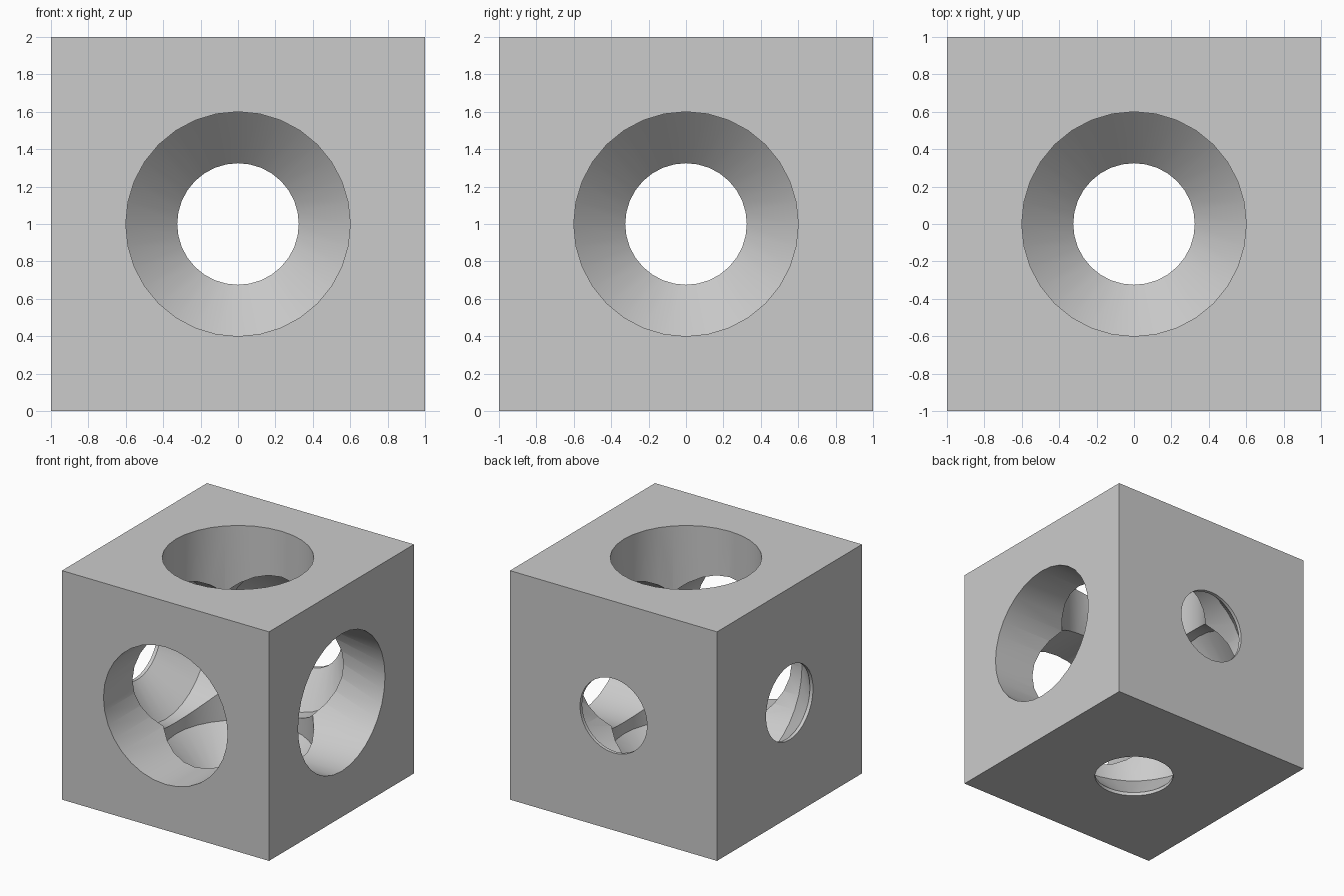
import bpy, bmesh, math
from mathutils import Matrix

old = bpy.data.objects.get("Cube")
if old:
    bpy.data.objects.remove(old, do_unlink=True)

# Plain grey for the whole block
grey = bpy.data.materials.new("light_grey")
grey.use_nodes = True
colour = (0.6, 0.6, 0.6, 1)
grey.diffuse_color = colour
grey.node_tree.nodes["Principled BSDF"].inputs["Base Color"].default_value = colour

SIDES = 32
BORE, OUTLET = 0.6, 0.325
# Stepped bore: wide shaft, countersink floor, narrow outlet (radius, height)
PROFILE = [(BORE, 1.1), (BORE, -0.7), (OUTLET, -0.97), (OUTLET, -1.1)]


def make_object(name, bm):
    mesh = bpy.data.meshes.new(name)
    bmesh.ops.recalc_face_normals(bm, faces=bm.faces[:])
    bm.to_mesh(mesh)
    bm.free()
    mesh.materials.append(grey)
    obj = bpy.data.objects.new(name, mesh)
    bpy.context.collection.objects.link(obj)
    return obj


def make_cutter(name, turn):
    """Capped lathe of the bore profile, with its wide end turned to one face."""
    bm = bmesh.new()
    rings = []
    for r, z in PROFILE:
        angles = [math.tau * i / SIDES for i in range(SIDES)]
        rings.append([bm.verts.new((r * math.cos(a), r * math.sin(a), z)) for a in angles])
    for a, b in zip(rings, rings[1:]):
        for i in range(SIDES):
            j = (i + 1) % SIDES
            bm.faces.new((a[i], a[j], b[j], b[i]))
    bm.faces.new(rings[0])
    bm.faces.new(rings[-1])
    bm.transform(Matrix.Translation((0, 0, 1)) @ turn)
    cutter = make_object(name, bm)
    cutter.hide_render = True
    return cutter


# Solid block
bm = bmesh.new()
bmesh.ops.create_cube(bm, size=2, matrix=Matrix.Translation((0, 0, 1)))
block = make_object("bored_block", bm)

# Wide ends open on the top, the left (+x) and the front (-y)
turns = {
    "top_bore": Matrix.Identity(4),
    "left_bore": Matrix.Rotation(math.pi / 2, 4, "Y"),
    "front_bore": Matrix.Rotation(math.pi / 2, 4, "X"),
}
cutters = [make_cutter(name, turn) for name, turn in turns.items()]
for cutter in cutters:
    mod = block.modifiers.new(cutter.name, "BOOLEAN")
    mod.operation = "DIFFERENCE"
    mod.solver = "EXACT"
    mod.object = cutter

# Apply the cuts and drop the helpers
bpy.ops.object.select_all(action="DESELECT")
block.select_set(True)
bpy.context.view_layer.objects.active = block
for mod in list(block.modifiers):
    bpy.ops.object.modifier_apply(modifier=mod.name)
for cutter in cutters:
    bpy.data.objects.remove(cutter, do_unlink=True)

# Round walls smooth, rims crisp
bpy.ops.object.shade_smooth_by_angle(angle=math.radians(30))
